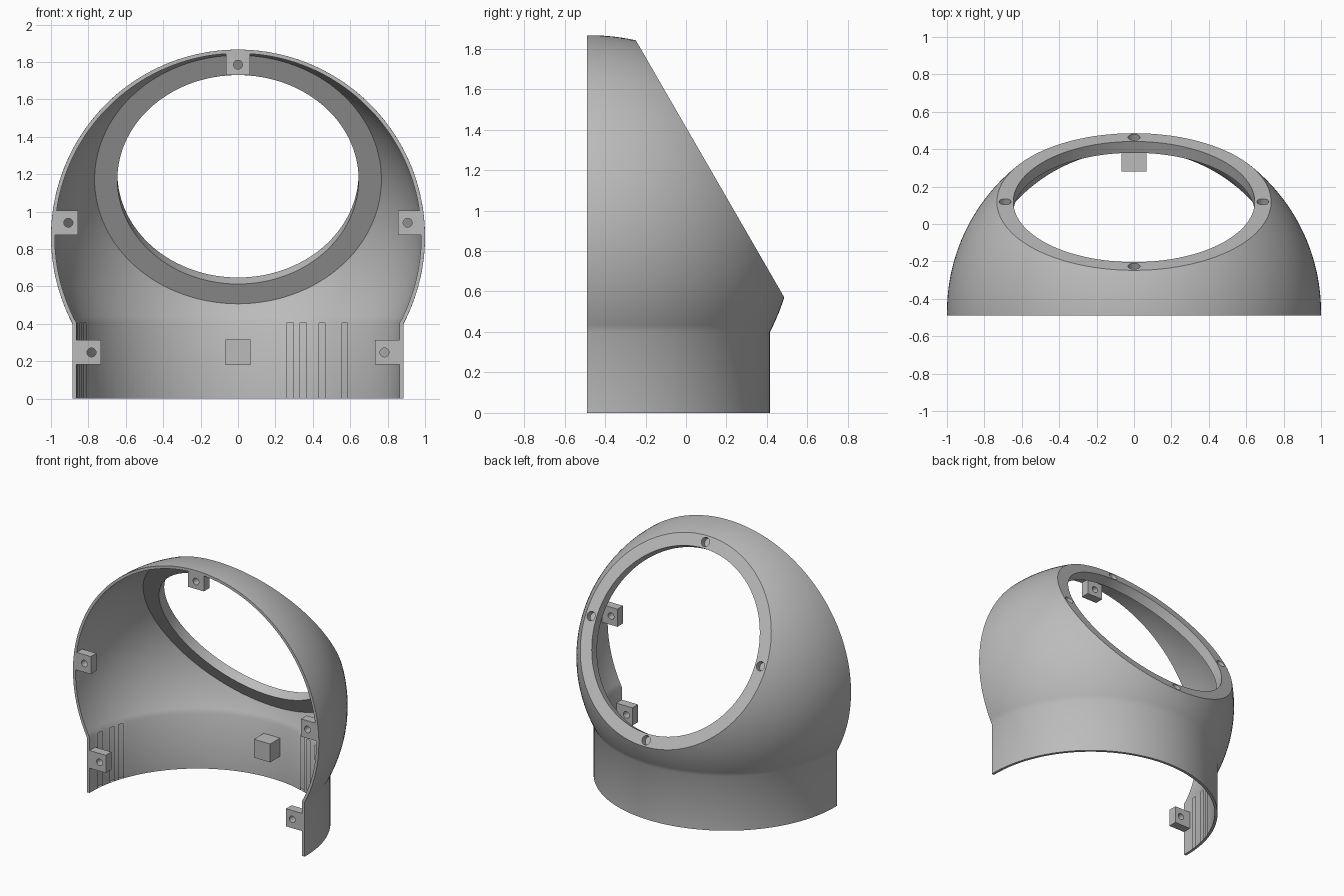
import bpy, bmesh, math
from mathutils import Vector, Matrix

cube = bpy.data.objects.get("Cube")
if cube:
    bpy.data.objects.remove(cube, do_unlink=True)

CENTRE = Vector((0, -0.47, 0.866))      # middle of the dome
TILT = Vector((0, math.sin(math.radians(60)), 0.5))  # axis of the round opening
FRONT = -0.489                          # flat front cut
WALL = 0.02
RIM_OUT, RIM_IN = 0.68, 0.61            # rim planes, measured from the centre

grey = bpy.data.materials.new("plain grey")
grey.use_nodes = True
colour = (0.5, 0.5, 0.5, 1)
grey.diffuse_color = colour
grey.node_tree.nodes["Principled BSDF"].inputs["Base Color"].default_value = colour


def make_object(name, bm):
    bmesh.ops.recalc_face_normals(bm, faces=bm.faces[:])
    mesh = bpy.data.meshes.new(name)
    bm.to_mesh(mesh)
    bm.free()
    mesh.materials.append(grey)
    ob = bpy.data.objects.new(name, mesh)
    bpy.context.collection.objects.link(ob)
    return ob


def slice_off(bm, point, normal):
    """Remove everything beyond a plane and cap the cut."""
    cut = bmesh.ops.bisect_plane(bm, geom=bm.verts[:] + bm.edges[:] + bm.faces[:],
                                 plane_co=point, plane_no=normal, clear_outer=True)
    edges = [g for g in cut["geom_cut"] if isinstance(g, bmesh.types.BMEdge)]
    bmesh.ops.edgeloop_fill(bm, edges=edges)


def dome(inset, bottom):
    """Solid ball standing on a round neck."""
    ball, neck = 1 - inset, 0.885 - inset
    start = -math.acos(neck / ball)
    steps = 56
    profile = [(0, bottom), (neck, bottom)]
    for i in range(steps + 1):
        a = start + (math.pi / 2 - start) * i / steps
        profile.append((ball * math.cos(a), CENTRE.z + ball * math.sin(a)))
    bm = bmesh.new()
    verts = [bm.verts.new((r, CENTRE.y, z)) for r, z in profile]
    edges = [bm.edges.new(pair) for pair in zip(verts, verts[1:])]
    bmesh.ops.spin(bm, geom=verts + edges, cent=CENTRE, axis=(0, 0, 1),
                   angle=2 * math.pi, steps=144)
    bmesh.ops.remove_doubles(bm, verts=bm.verts[:], dist=0.0001)
    return bm


def add_rod(bm, centre, axis, radius, depth, sides):
    turn = axis.to_track_quat("Z", "Y").to_matrix().to_4x4()
    bmesh.ops.create_cone(bm, cap_ends=True, segments=sides, radius1=radius,
                          radius2=radius, depth=depth,
                          matrix=Matrix.Translation(centre) @ turn)


def subtract(ob, cutter):
    mod = ob.modifiers.new("cut", "BOOLEAN")
    mod.operation = "DIFFERENCE"
    mod.solver = "EXACT"
    mod.object = cutter
    cutter.hide_render = True
    bpy.context.view_layer.objects.active = ob
    bpy.ops.object.modifier_apply(modifier=mod.name)
    bpy.data.objects.remove(cutter, do_unlink=True)


def smooth(ob):
    bpy.ops.object.select_all(action="DESELECT")
    ob.select_set(True)
    bpy.context.view_layer.objects.active = ob
    bpy.ops.object.shade_smooth_by_angle(angle=math.radians(32))


# Shell: outer solid, trimmed at the front and at the tilted opening
bm = dome(0, 0)
slice_off(bm, (0, FRONT, 0), (0, -1, 0))
slice_off(bm, CENTRE + TILT * RIM_OUT, TILT)
shell = make_object("shell", bm)

# Hollow inside, stopping short of the opening to leave a thick rim
bm = dome(WALL, -0.1)
slice_off(bm, CENTRE + TILT * RIM_IN, TILT)
subtract(shell, make_object("hollow_cutter", bm))

# Round opening
bm = bmesh.new()
add_rod(bm, CENTRE + TILT * RIM_OUT, TILT, 0.645, 0.3, 128)
subtract(shell, make_object("opening_cutter", bm))

# Four blind screw holes in the rim
side = Vector((1, 0, 0))
up = TILT.cross(side)
bm = bmesh.new()
for d in (side, -side, up, -up):
    add_rod(bm, CENTRE + TILT * RIM_OUT + d * 0.689, TILT, 0.032, 0.09, 24)
subtract(shell, make_object("screw_hole_cutter", bm))
smooth(shell)


def block(name, x, y, z, hole=None):
    """Box between the given ranges, with an optional bolt hole along y."""
    bm = bmesh.new()
    bmesh.ops.create_cube(bm, size=1)
    for v in bm.verts:
        v.co = [r[0] if c < 0 else r[1] for c, r in zip(v.co, (x, y, z))]
    ob = make_object(name, bm)
    if hole:
        bm = bmesh.new()
        add_rod(bm, Vector((hole[0], FRONT, hole[1])), Vector((0, 1, 0)), 0.024, 0.4, 24)
        subtract(ob, make_object("bolt_hole_cutter", bm))
    smooth(ob)


# Mounting tabs along the front edge
tab_y = (FRONT, FRONT + 0.065)
block("top_tab", (-0.065, 0.065), tab_y, (1.73, 1.857), (0, 1.785))
for label, s in (("left", 1), ("right", -1)):
    block(label + "_middle_tab", sorted((s * 0.855, s * 0.985)), tab_y,
          (0.875, 1.005), (s * 0.907, 0.94))
    block(label + "_lower_tab", sorted((s * 0.733, s * 0.88)), tab_y,
          (0.182, 0.312), (s * 0.783, 0.247))

# Solid block on the inside of the neck at the back
block("back_block", (-0.066, 0.066), (0.28, 0.405), (0.18, 0.315))
